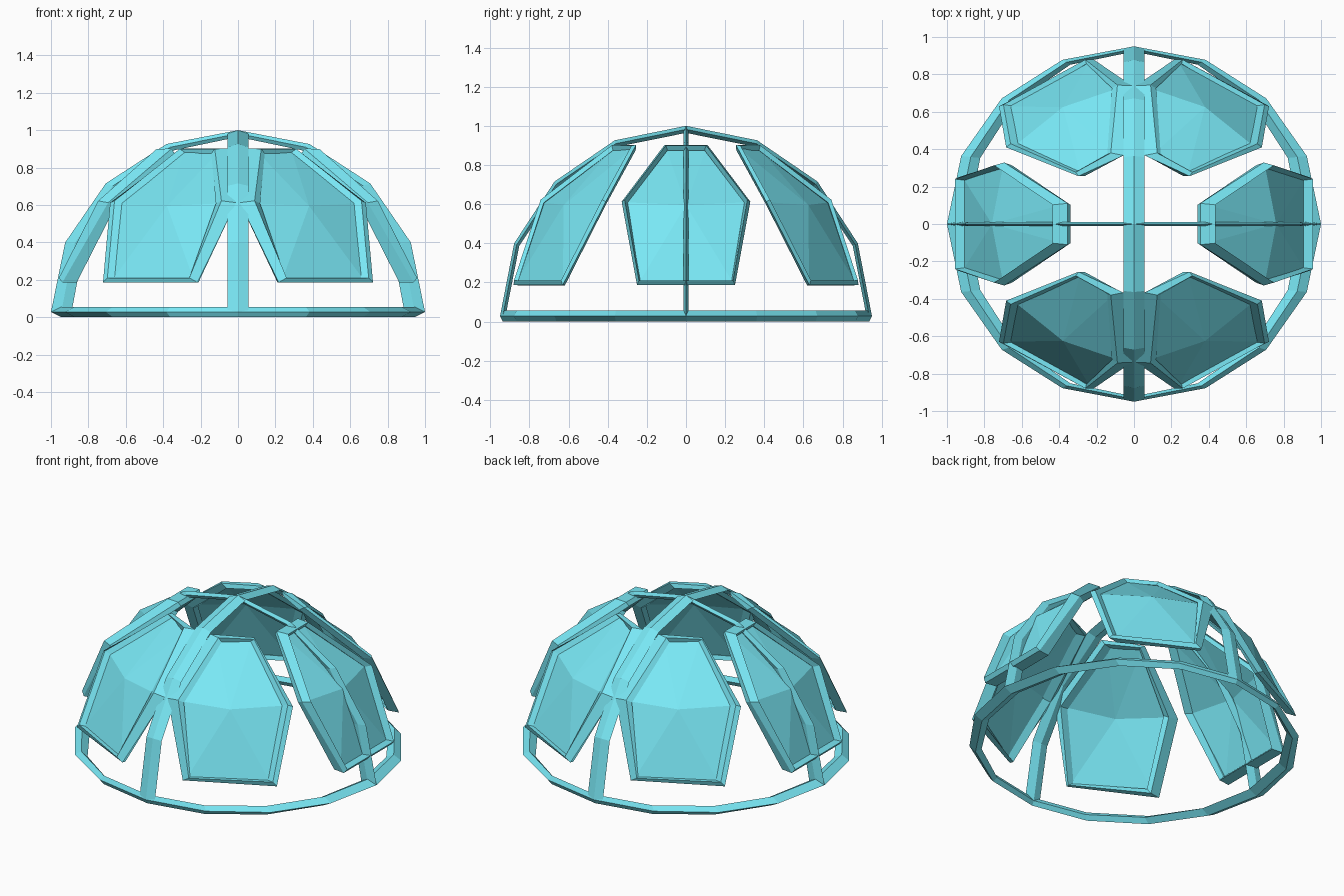
import bpy
from math import sin, cos, pi
from mathutils import Vector

if "Cube" in bpy.data.objects:
    bpy.data.objects.remove(bpy.data.objects["Cube"])

mat = bpy.data.materials.new("aqua")
mat.diffuse_color = (0.19, 0.80, 0.91, 1)
mat.use_nodes = True
mat.node_tree.nodes["Principled BSDF"].inputs["Base Color"].default_value = mat.diffuse_color

RADIUS = Vector((1.0, 0.95, 0.972))      # dome radii
HALF = Vector((0.055, 0.014, 0.018))     # half thickness of all bars along each axis
BASE = 0.028


def make(name, verts, faces):
    me = bpy.data.meshes.new(name)
    me.from_pydata(verts, [], faces)
    me.materials.append(mat)
    ob = bpy.data.objects.new(name, me)
    bpy.context.collection.objects.link(ob)
    bpy.context.view_layer.objects.active = ob
    ob.select_set(True)
    bpy.ops.object.mode_set(mode='EDIT')
    bpy.ops.mesh.select_all(action='SELECT')
    bpy.ops.mesh.normals_make_consistent(inside=False)
    bpy.ops.object.mode_set(mode='OBJECT')
    ob.select_set(False)
    return ob


def bridge(a, b, n):
    return [(a + k, a + (k + 1) % n, b + (k + 1) % n, b + k) for k in range(n)]


def rib(name, u, v, w, width, steps, closed):
    """Diamond-section band around the u-v plane, half width along axis w."""
    verts, faces = [], []
    for i in range(steps if closed else steps + 1):
        t = i * pi / 8
        for off, side in ((0, 0), (1, 1), (2, 0), (1, -1)):
            p = Vector((0, 0, BASE))
            p[u] += (RADIUS[u] - off * HALF[u]) * cos(t)
            p[v] += (RADIUS[v] - off * HALF[v]) * sin(t)
            p[w] += side * width
            verts.append(p)
    n = len(verts) // 4
    for i in range(n if closed else n - 1):
        faces += bridge(4 * i, 4 * ((i + 1) % n), 4)
    if not closed:
        faces += [(0, 1, 2, 3), tuple(range(len(verts) - 4, len(verts)))]
    make(name, verts, faces)


rib("base_ring", 0, 1, 2, 0.028, 16, True)
rib("side_arch", 0, 2, 1, 0.012, 8, False)
rib("front_arch", 1, 2, 0, 0.055, 8, False)

# Panel outline: (radius, half width, height) at bottom, middle and top
EDGE = [(0.91, 0.253, 0.198), (0.70, 0.33, 0.61), (0.387, 0.108, 0.888)]
OUTLINE = EDGE + [(r, -w, z) for r, w, z in reversed(EDGE)]


def panel(i):
    ang = i * pi / 3

    def place(r, w, z):
        return Vector((r * cos(ang) - w * sin(ang), (r * sin(ang) + w * cos(ang)) * 0.95, z))

    pts = [place(*p) for p in OUTLINE]
    centre = place(0.76, 0, 0.595)
    # domed face
    make(f"panel_face_{i + 1}", pts + [centre], [(k, (k + 1) % 6, 6) for k in range(6)])
    # diamond-section frame around the face
    n = Vector((centre.x, centre.y, centre.z)).normalized()
    verts, faces = [], []
    for k, p in enumerate(pts):
        a = (p - pts[k - 1]).normalized()
        b = (pts[(k + 1) % 6] - p).normalized()
        e = (a + b).cross(n).normalized()
        for d in (e, n, -e, -n):
            verts.append(p + d * 1.1 * Vector((0, 0, 0)).length + Vector(
                (d.x * HALF.x, d.y * HALF.y, d.z * HALF.z)) * 1.1)
        faces += bridge(4 * k, 4 * ((k + 1) % 6), 4)
    make(f"panel_frame_{i + 1}", verts, faces)


for i in range(6):
    panel(i)
